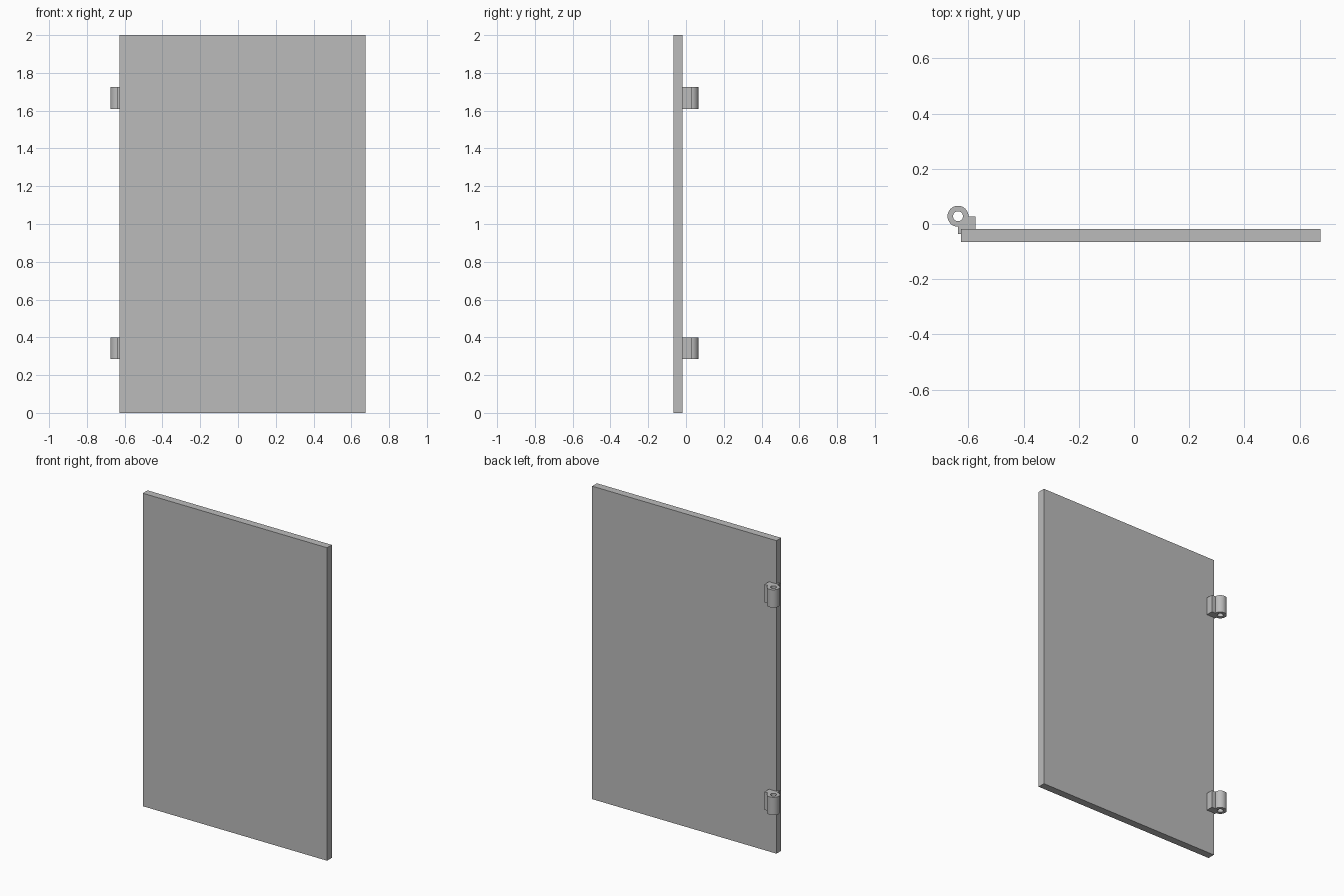
import bpy, bmesh
from math import cos, sin, pi, radians

cube = bpy.data.objects.get("Cube")
if cube:
    bpy.data.objects.remove(cube, do_unlink=True)

# One plain grey for everything
GREY = (0.5, 0.5, 0.5, 1)
grey = bpy.data.materials.new("plain_grey")
grey.use_nodes = True
grey.diffuse_color = GREY
grey.node_tree.nodes["Principled BSDF"].inputs["Base Color"].default_value = GREY


def add_object(name, mesh):
    obj = bpy.data.objects.new(name, mesh)
    bpy.context.collection.objects.link(obj)
    mesh.materials.clear()
    mesh.materials.append(grey)
    return obj


def box(name, low, high):
    bm = bmesh.new()
    bmesh.ops.create_cube(bm, size=1)
    for v in bm.verts:
        v.co = [a + (b - a) * (c + 0.5) for a, b, c in zip(low, high, v.co)]
    mesh = bpy.data.meshes.new(name)
    bm.to_mesh(mesh)
    bm.free()
    return add_object(name, mesh)


def arc(cx, cy, radius, start, sweep, steps):
    return [(cx + radius * cos(start + sweep * i / steps),
             cy + radius * sin(start + sweep * i / steps)) for i in range(steps + 1)]


def extruded(name, loops, bottom, top):
    # Filled outline with holes, extruded upwards
    curve = bpy.data.curves.new(name + "_outline", "CURVE")
    curve.dimensions = "2D"
    curve.fill_mode = "BOTH"
    curve.extrude = (top - bottom) / 2
    for loop in loops:
        spline = curve.splines.new("POLY")
        spline.points.add(len(loop) - 1)
        for point, (x, y) in zip(spline.points, loop):
            point.co = (x, y, 0, 1)
        spline.use_cyclic_u = True
    helper = bpy.data.objects.new(name + "_helper", curve)
    bpy.context.collection.objects.link(helper)
    graph = bpy.context.evaluated_depsgraph_get()
    mesh = bpy.data.meshes.new_from_object(helper.evaluated_get(graph))
    bpy.data.objects.remove(helper, do_unlink=True)
    bpy.data.curves.remove(curve)

    bm = bmesh.new()
    bm.from_mesh(mesh)
    bmesh.ops.remove_doubles(bm, verts=bm.verts, dist=0.0001)
    bmesh.ops.recalc_face_normals(bm, faces=bm.faces)
    bmesh.ops.translate(bm, verts=bm.verts, vec=(0, 0, (bottom + top) / 2))
    bm.to_mesh(mesh)
    bm.free()
    mesh.name = name
    obj = add_object(name, mesh)
    bpy.ops.object.select_all(action="DESELECT")
    obj.select_set(True)
    bpy.context.view_layer.objects.active = obj
    bpy.ops.object.shade_smooth_by_angle(angle=radians(30))
    return obj


# Door panel
box("door_panel", (-0.627, -0.066, 0), (0.676, -0.018, 2))

# Hinges: knuckle with a pin hole, joined to a square lug on the panel's back
PIN_X, PIN_Y, KNUCKLE, HOLE = -0.638, 0.028, 0.038, 0.018
LUG_RIGHT, LUG_FRONT = -0.574, -0.037
outline = arc(PIN_X, PIN_Y, KNUCKLE, 0, 1.5 * pi, 36)
outline += [(PIN_X, LUG_FRONT), (LUG_RIGHT, LUG_FRONT), (LUG_RIGHT, PIN_Y)]
pin_hole = arc(PIN_X, PIN_Y, HOLE, 0, 2 * pi, 32)[:-1]
for name, bottom in (("lower_hinge", 0.284), ("upper_hinge", 1.61)):
    extruded(name, (outline, pin_hole), bottom, bottom + 0.114)
